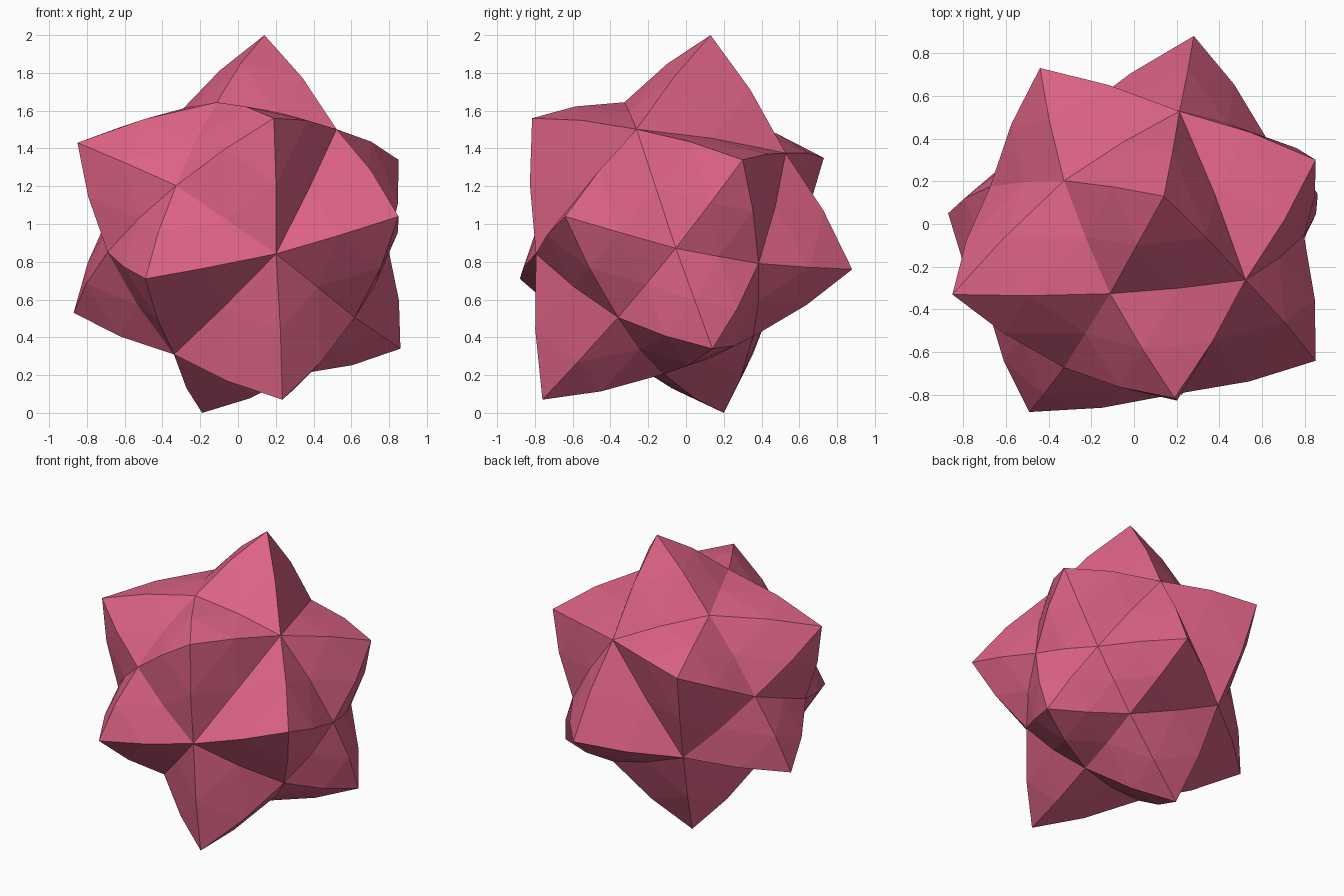
import bpy, bmesh
from mathutils import Vector as V

if "Cube" in bpy.data.objects:
    bpy.data.objects.remove(bpy.data.objects["Cube"])

# Spike tips: two poles and two rings of five around the tilted axis
pole_a = V((-.85, -.33, 1.43))
pole_b = V((.86, .14, .34))
ring_a = [V(p) for p in [(.14, .13, 2), (.19, -.815, 1.56), (-.49, -.88, .71),
                         (-.87, .05, .53), (-.44, .73, 1.35)]]
ring_b = [V(p) for p in [(.85, .30, 1.34), (.85, -.64, 1.04), (.235, -.76, .07),
                         (-.19, .20, 0), (.28, .88, .76)]]
centre = V((.02, -.08, .93))


def scaled(p, s):
    return centre + (p - centre) * s


# Saddle points between neighbouring spikes
cap_a, cap_b, belt = [], [], []
for i in range(5):
    j = (i + 1) % 5
    cap_a.append(scaled(pole_a * .28 + (ring_a[i] + ring_a[j]) * .36, .95))
    cap_b.append(scaled(pole_b * .38 + (ring_b[i] + ring_b[j]) * .31, .93))
    belt.append(scaled((ring_a[i] + ring_a[j] + ring_b[i] + ring_b[j]) / 4, 1.03))

bm = bmesh.new()


def spike(tip, loop):
    """Pyramid of facets from a closed loop of saddle points to the tip,
    each side split in four and slightly bulged."""
    for a, b in zip(loop, loop[1:] + loop[:1]):
        ta, tb, ab = (scaled((p + q) / 2, 1.03)
                      for p, q in ((tip, a), (tip, b), (a, b)))
        for tri in ((tip, ta, tb), (ta, a, ab), (tb, ab, b), (ta, ab, tb)):
            bm.faces.new([bm.verts.new(p) for p in tri])


spike(pole_a, cap_a)
spike(pole_b, cap_b)
for i in range(5):
    k = i - 1
    spike(ring_a[i], [cap_a[k], cap_a[i], belt[i], belt[k]])
    spike(ring_b[i], [cap_b[k], cap_b[i], belt[i], belt[k]])

bmesh.ops.remove_doubles(bm, verts=bm.verts, dist=.0005)
bmesh.ops.recalc_face_normals(bm, faces=bm.faces)
mesh = bpy.data.meshes.new("spiky_star")
bm.to_mesh(mesh)
bm.free()

pink = bpy.data.materials.new("rose pink")
pink.diffuse_color = (.72, .125, .235, 1)
pink.use_nodes = True
pink.node_tree.nodes["Principled BSDF"].inputs["Base Color"].default_value = pink.diffuse_color
mesh.materials.append(pink)
bpy.context.collection.objects.link(bpy.data.objects.new("spiky_star", mesh))
